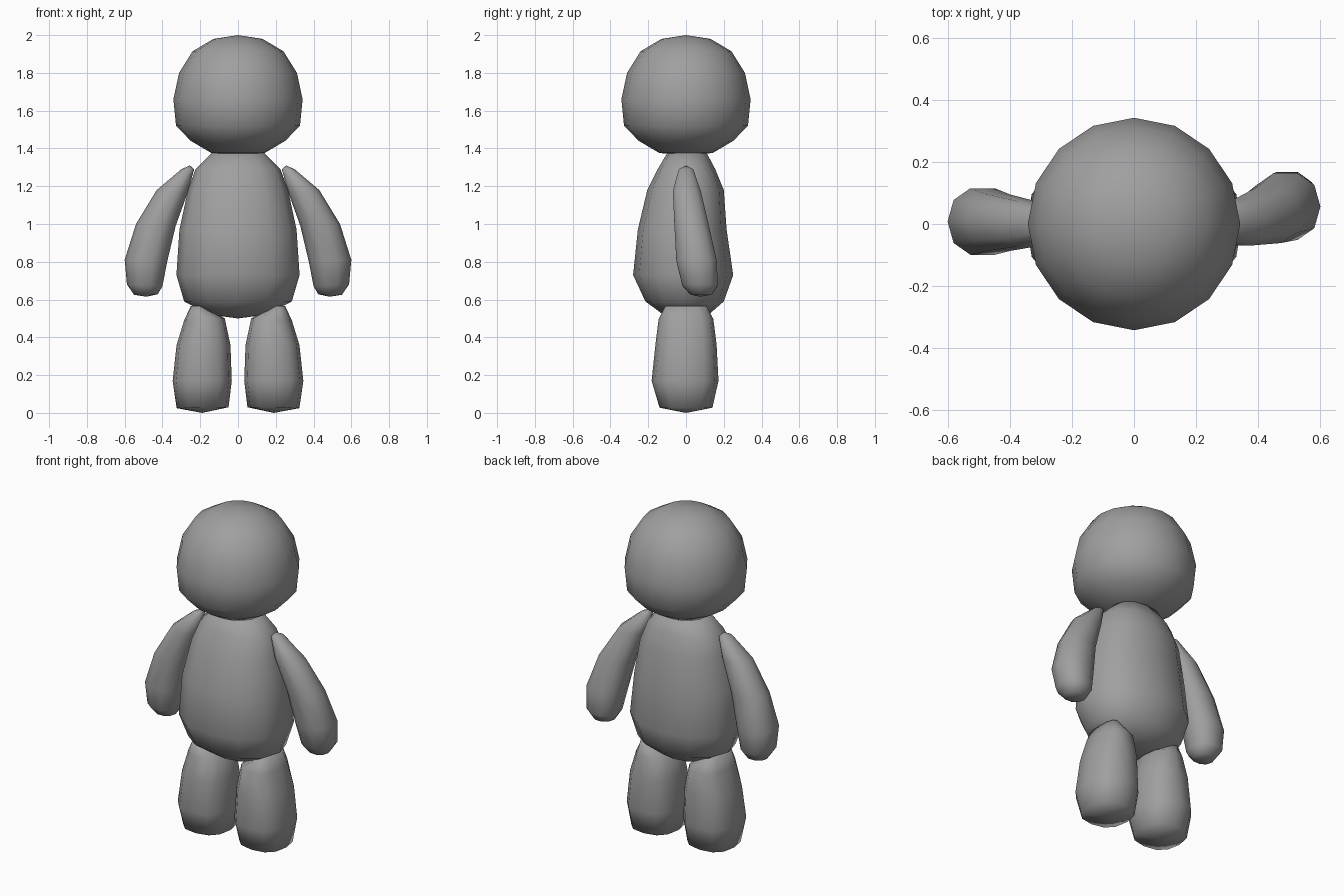
import bpy, bmesh, math

if "Cube" in bpy.data.objects:
    bpy.data.objects.remove(bpy.data.objects["Cube"])

grey = bpy.data.materials.new("plain_grey")
grey.diffuse_color = (0.35, 0.35, 0.35, 1)
grey.use_nodes = True
grey.node_tree.nodes["Principled BSDF"].inputs["Base Color"].default_value = grey.diffuse_color


def loft(name, rings, sides, power=1.0, start=None, end=None):
    """Skin rings (inner x, z, outer x, z, centre y, half y); close with tip points."""
    bm = bmesh.new()
    loops = []
    for x0, z0, x1, z1, cy, hy in rings:
        loop = []
        for i in range(sides):
            a = 2 * math.pi * i / sides
            c = math.copysign(abs(math.cos(a)) ** power, math.cos(a))
            s = math.copysign(abs(math.sin(a)) ** power, math.sin(a))
            t = (c + 1) / 2
            loop.append(bm.verts.new((x0 + (x1 - x0) * t, cy + hy * s, z0 + (z1 - z0) * t)))
        loops.append(loop)
    for a, b in zip(loops, loops[1:]):
        for i in range(sides):
            j = (i + 1) % sides
            bm.faces.new((a[i], a[j], b[j], b[i]))
    for loop, tip in ((loops[0], start), (loops[-1], end)):
        v = bm.verts.new(tip)
        for i in range(sides):
            bm.faces.new((loop[i], loop[(i + 1) % sides], v))
    bmesh.ops.recalc_face_normals(bm, faces=bm.faces)
    mesh = bpy.data.meshes.new(name)
    bm.to_mesh(mesh)
    bm.free()
    mesh.materials.append(grey)
    mesh.shade_smooth()
    obj = bpy.data.objects.new(name, mesh)
    bpy.context.collection.objects.link(obj)
    return obj


def centred(r, z, front, back):
    return (-r, z, r, z, (front + back) / 2, (back - front) / 2)


# Head: round, slightly flattened underneath
head = [(0.13, 1.98), (0.24, 1.915), (0.312, 1.80), (0.342, 1.66),
        (0.328, 1.52), (0.25, 1.44), (0.14, 1.375)]
loft("head", [centred(r, z, -r, r) for r, z in head], 16,
     start=(0, 0, 2.0), end=(0, 0, 1.37))

# Body: pear shape, fuller low down
body = [(0.14, 1.375, -0.10, 0.11), (0.225, 1.29, -0.15, 0.155),
        (0.265, 1.18, -0.205, 0.20), (0.31, 0.97, -0.255, 0.215),
        (0.326, 0.73, -0.28, 0.25), (0.285, 0.59, -0.215, 0.20),
        (0.15, 0.52, -0.12, 0.12)]
loft("body", [centred(*b) for b in body], 12, 0.9,
     start=(0, 0, 1.38), end=(0, 0, 0.5))

# Legs: stubby, rounded-square section
leg = [(0.18, 0.565, 0.25, 0.565, 0, 0.11), (0.07, 0.50, 0.285, 0.49, 0, 0.145),
       (0.04, 0.36, 0.325, 0.36, 0, 0.162), (0.033, 0.17, 0.346, 0.17, -0.005, 0.177),
       (0.05, 0.03, 0.325, 0.025, 0, 0.14)]
# Arms: curved outwards, the second one swung slightly back
arm = [(0.232, 1.29, 0.30, 1.29, 0, 0.04), (0.265, 1.17, 0.43, 1.18, 0, 0.077),
       (0.33, 0.99, 0.54, 1.0, 0, 0.095), (0.375, 0.80, 0.60, 0.81, 0, 0.112),
       (0.40, 0.67, 0.588, 0.68, 0, 0.098), (0.425, 0.628, 0.55, 0.625, 0, 0.06)]


def sided(rings, side, lean):
    return [(side * a, b, side * c, d, y + lean * max(0, 1.2 - b), h)
            for a, b, c, d, y, h in rings]


for side, label, lean in ((-1, "left", 0.02), (1, "right", 0.14)):
    loft(label + "_leg", sided(leg, side, 0), 12, 0.8,
         start=(side * 0.22, 0, 0.57), end=(side * 0.19, 0, 0.0))
    loft(label + "_arm", sided(arm, side, lean), 10, 0.9,
         start=(side * 0.255, 0, 1.31), end=(side * 0.485, lean * 0.55, 0.615))
